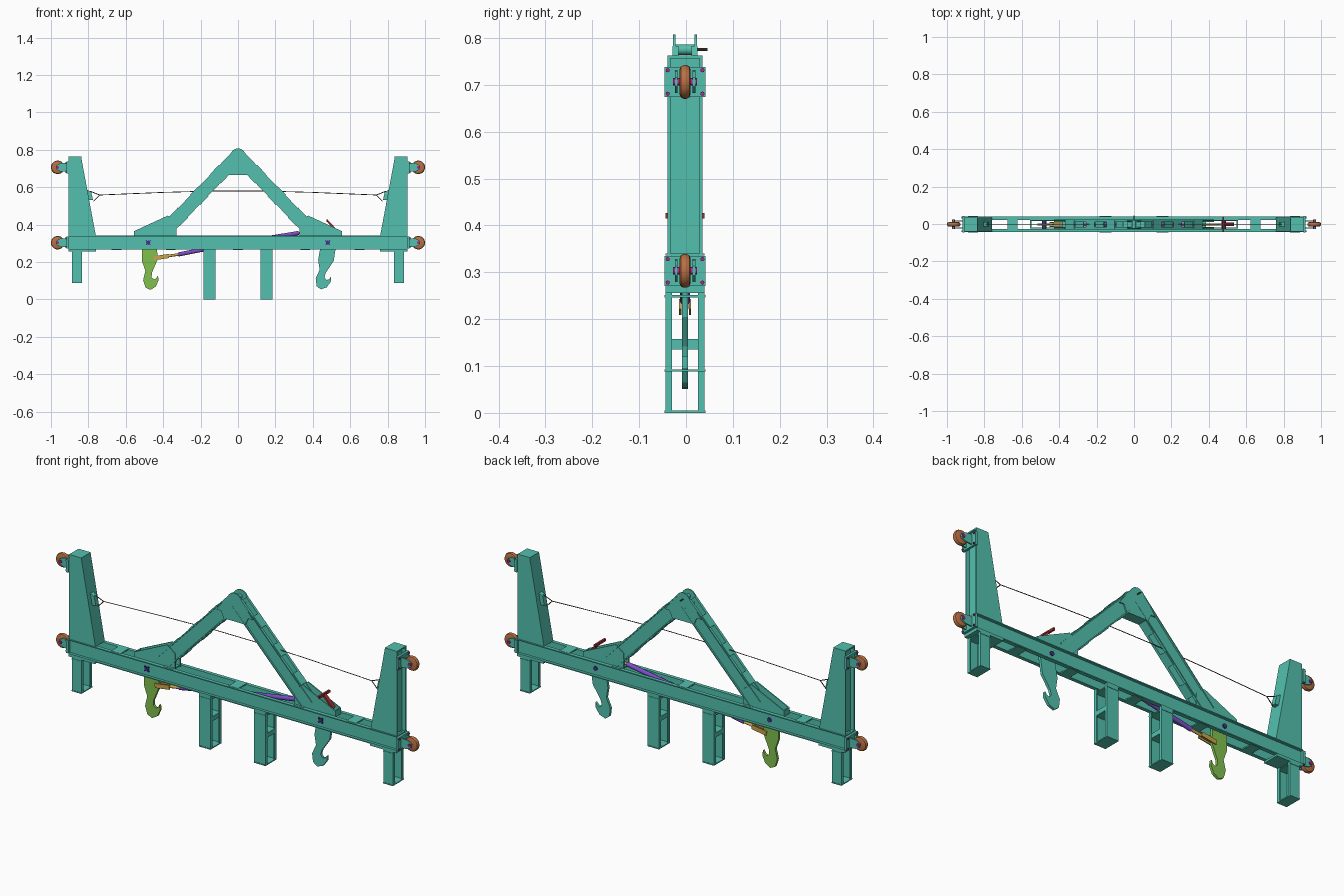
import bpy, bmesh, math
from mathutils import Vector

if "Cube" in bpy.data.objects:
    bpy.data.objects.remove(bpy.data.objects["Cube"])

YC = -0.002  # depth centre of the frame


def material(name, rgb):
    m = bpy.data.materials.new(name)
    m.use_nodes = True
    m.diffuse_color = (*rgb, 1)
    m.node_tree.nodes["Principled BSDF"].inputs["Base Color"].default_value = (*rgb, 1)
    return m


TEAL = material("teal paint", (0.085, 0.53, 0.42))
BROWN = material("brown wheel", (0.48, 0.16, 0.055))
GREEN = material("lime green", (0.22, 0.52, 0.075))
PURPLE = material("purple", (0.20, 0.075, 0.56))
YELLOW = material("ochre", (0.58, 0.38, 0.07))
RED = material("dark red", (0.36, 0.03, 0.035))
MAGENTA = material("magenta bolt", (0.45, 0.015, 0.28))
NAVY = material("indigo bolt", (0.06, 0.03, 0.25))
CABLE = material("cable olive", (0.10, 0.08, 0.035))


def finish(name, bm, mat, smooth=False):
    bmesh.ops.recalc_face_normals(bm, faces=bm.faces)
    me = bpy.data.meshes.new(name)
    bm.to_mesh(me)
    bm.free()
    ob = bpy.data.objects.new(name, me)
    bpy.context.collection.objects.link(ob)
    me.materials.append(mat)
    if smooth:
        bpy.ops.object.select_all(action="DESELECT")
        ob.select_set(True)
        bpy.context.view_layer.objects.active = ob
        bpy.ops.object.shade_smooth_by_angle(angle=math.radians(40))
    return ob


def add_prism(bm, pts, y0, y1):
    """Extrude an x-z outline from y0 to y1."""
    a = [bm.verts.new((x, y0 + YC, z)) for x, z in pts]
    b = [bm.verts.new((x, y1 + YC, z)) for x, z in pts]
    n = len(pts)
    bm.faces.new(a)
    bm.faces.new(b[::-1])
    for i in range(n):
        bm.faces.new((a[i], b[i], b[(i + 1) % n], a[(i + 1) % n]))


def prism(name, pts, y0, y1, mat=TEAL):
    bm = bmesh.new()
    add_prism(bm, pts, y0, y1)
    return finish(name, bm, mat)


def rect(x0, x1, z0, z1):
    return [(x0, z0), (x1, z0), (x1, z1), (x0, z1)]


def box(name, x0, x1, y0, y1, z0, z1, mat=TEAL):
    return prism(name, rect(x0, x1, z0, z1), y0, y1, mat)


def strip(p, q, lo, hi):
    """Quad along p-q between two sideways offsets."""
    p, q = Vector(p), Vector(q)
    d = (q - p).normalized()
    n = Vector((-d.y, d.x))
    return [tuple(v) for v in (p + n * lo, q + n * lo, q + n * hi, p + n * hi)]


def channel(name, p, q, height, web, lip, t=0.005):
    """Steel channel along p-q: web at depth web, flanges reaching to depth lip."""
    bm = bmesh.new()
    h = height / 2
    s = 1 if lip > web else -1
    add_prism(bm, strip(p, q, -h, h), web, web + s * t)
    add_prism(bm, strip(p, q, h - t, h), web, lip)
    add_prism(bm, strip(p, q, -h, t - h), web, lip)
    return finish(name, bm, TEAL)


def rod(name, a, b, r, mat, r2=None, seg=20):
    a, b = Vector(a), Vector(b)
    a.y += YC
    b.y += YC
    bm = bmesh.new()
    bmesh.ops.create_cone(bm, cap_ends=True, segments=seg, radius1=r,
                          radius2=r if r2 is None else r2, depth=(b - a).length)
    bm.transform((b - a).to_track_quat("Z", "Y").to_matrix().to_4x4())
    bmesh.ops.translate(bm, verts=bm.verts, vec=(a + b) / 2)
    return finish(name, bm, mat, True)


def wheel(name, x, z):
    """Tyre with rounded shoulders, lathed about a depth-wise axis."""
    prof = [(0.008, -0.012), (0.026, -0.012), (0.033, -0.009), (0.036, -0.003),
            (0.036, 0.003), (0.033, 0.009), (0.026, 0.012), (0.008, 0.012)]
    bm = bmesh.new()
    vs = [bm.verts.new((x + r, y + YC, z)) for r, y in prof]
    es = [bm.edges.new((vs[i], vs[(i + 1) % len(vs)])) for i in range(len(vs))]
    bmesh.ops.spin(bm, geom=vs + es, cent=(x, 0, z), axis=(0, 1, 0),
                   angle=math.tau, steps=32, use_merge=True)
    bmesh.ops.remove_doubles(bm, verts=bm.verts, dist=1e-5)
    finish(name, bm, BROWN, True)


# Long main beams and depth-wise plates that tie them together
for s, side in ((-1, "front"), (1, "back")):
    channel(f"main_beam_{side}", (-0.905, 0.303), (0.905, 0.303), 0.075, s * 0.024, s * 0.042)
for x in (-0.65, -0.36, 0, 0.36, 0.65):
    for z in (0.336, 0.264):
        box("tie_plate", x - 0.026, x + 0.026, -0.035, 0.035, z, z + 0.006)

for s, side in ((-1, "right"), (1, "left")):
    def mx(pts):
        return [(s * x, z) for x, z in pts]

    # Tapered end column: two cheeks, recessed outer web, sloped inner web, cap
    cheek = [(0.905, 0.34), (0.905, 0.758), (0.838, 0.758), (0.76, 0.34)]
    for y in (-0.037, 0.031):
        prism(f"column_cheek_{side}", mx(cheek), y, y + 0.006)
    prism(f"column_outer_web_{side}", mx(rect(0.88, 0.886, 0.34, 0.758)), -0.031, 0.031)
    prism(f"column_inner_web_{side}",
          mx([(0.838, 0.758), (0.844, 0.758), (0.766, 0.34), (0.76, 0.34)]), -0.031, 0.031)
    prism(f"column_cap_{side}", mx(rect(0.838, 0.905, 0.756, 0.763)), -0.037, 0.037)
    prism(f"beam_end_{side}", mx(rect(0.895, 0.905, 0.266, 0.34)), -0.026, 0.026)
    prism(f"column_foot_{side}", mx(rect(0.76, 0.905, 0.256, 0.266)), -0.042, 0.042)

    # Legs below the beam: two facing channels with head and base plates
    for kind, x, w, z0, z1 in (("outer", 0.86, 0.054, 0.088, 0.256),
                               ("inner", 0.152, 0.064, 0.0, 0.266)):
        x *= s
        for d in (-1, 1):
            channel(f"{kind}_leg_{side}", (x, z0), (x, z1), w, d * 0.042, d * 0.028)
        for z in (z0, 0.246):
            box(f"{kind}_leg_plate_{side}", x - w / 2, x + w / 2, -0.044, 0.044, z, z + 0.005)
    xi = 0.152 * s
    box(f"leg_brace_{side}", xi - 0.03, xi + 0.03, -0.037, 0.037, 0.135, 0.158)

    # Sloping lift-frame members and their tie plates
    p, q = (s * 0.402, 0.352), (s * 0.012, 0.758)
    for d in (-1, 1):
        channel(f"lift_arm_{side}", p, q, 0.07, d * 0.014, d * 0.027)
    for t in (0.22, 0.5, 0.78):
        c = Vector(p).lerp(Vector(q), t)
        e = (Vector(q) - Vector(p)).normalized() * 0.032
        for lo in (-0.038, 0.032):
            prism(f"lift_arm_tie_{side}", strip(c - e, c + e, lo, lo + 0.006), -0.022, 0.022)

    # Gusset cheeks around the hook pivot
    gusset = [(0.555, 0.335), (0.555, 0.365), (0.375, 0.448), (0.33, 0.415), (0.33, 0.335)]
    for y in (-0.023, 0.017):
        prism(f"hook_gusset_{side}", mx(gusset), y, y + 0.006)
    prism(f"gusset_end_{side}", mx(rect(0.549, 0.555, 0.335, 0.365)), -0.02, 0.02)

    # Pivot pin with crossed keeper
    rod(f"hook_pivot_{side}", (s * 0.48, -0.034, 0.303), (s * 0.48, 0.034, 0.303), 0.011, NAVY)
    for a in (-1, 1):
        prism(f"pivot_keeper_{side}", strip((s * 0.48 - 0.012, 0.303 - a * 0.012),
              (s * 0.48 + 0.012, 0.303 + a * 0.012), -0.003, 0.003), -0.036, -0.03, NAVY)

    # Guide wheels with bolted brackets
    for level, z in (("lower", 0.303), ("upper", 0.706)):
        prism(f"{level}_wheel_plate_{side}", mx(rect(0.905, 0.917, z - 0.032, z + 0.032)), -0.044, 0.044)
        fork = [(0.917, z - 0.024), (0.95, z - 0.022), (0.972, z - 0.01), (0.972, z + 0.01),
                (0.95, z + 0.022), (0.917, z + 0.024)]
        for y in (-0.022, 0.016):
            prism(f"{level}_wheel_fork_{side}", mx(fork), y, y + 0.006)
        wheel(f"{level}_wheel_{side}", s * 0.964, z)
        rod(f"{level}_axle_{side}", (s * 0.964, -0.026, z), (s * 0.964, 0.026, z), 0.008, MAGENTA)
        for y in (-0.037, 0.037):
            for dz in (-0.025, 0.025):
                rod("bracket_bolt", (s * 0.917, y, z + dz), (s * 0.922, y, z + dz), 0.0045, MAGENTA, seg=8)

    # Cable bridle and anchors
    for x, z in ((0.79, 0.578), (0.772, 0.525)):
        rod(f"cable_bridle_{side}", (s * 0.74, 0, 0.558), (s * x, 0, z), 0.0022, CABLE, seg=6)
    prism(f"cable_anchor_{side}", mx([(0.806, 0.585), (0.785, 0.575), (0.775, 0.53), (0.797, 0.53)]),
          -0.012, 0.012)

# Cable in a slight arch
path = [(-0.74, 0.558), (-0.4, 0.572), (-0.12, 0.58), (0.12, 0.58), (0.4, 0.572), (0.74, 0.558)]
for (x0, z0), (x1, z1) in zip(path, path[1:]):
    rod("cable", (x0, 0, z0), (x1, 0, z1), 0.002, CABLE, seg=6)

# Apex lugs, rounded at the top, with a lifting pin
arc = [(0.04 * math.cos(math.radians(a)), 0.767 + 0.04 * math.sin(math.radians(a)))
       for a in range(45, 136, 10)]
lug = [(0.06, 0.666), (0.075, 0.70), (0.10, 0.70)] + arc + [(-0.10, 0.70), (-0.075, 0.70), (-0.06, 0.666)]
for y in (-0.026, 0.02):
    prism("apex_lug", lug, y, y + 0.006)
box("apex_floor", -0.06, 0.06, -0.02, 0.02, 0.666, 0.672)
box("apex_saddle", -0.035, 0.035, -0.026, 0.026, 0.745, 0.755)
rod("lifting_pin", (0, -0.02, 0.775), (0, 0.02, 0.775), 0.011, TEAL)
rod("pin_handle", (0, 0.02, 0.775), (0, 0.048, 0.775), 0.003, CABLE, seg=8)

# Swinging hooks, outline relative to the pivot
hook = [(-0.035, 0.02), (-0.012, 0.04), (0.02, 0.04), (0.045, 0.02), (0.05, -0.09),
        (0.035, -0.125), (0.02, -0.16), (0.018, -0.185), (0.032, -0.197), (0.044, -0.19),
        (0.052, -0.175), (0.056, -0.20), (0.04, -0.235), (0.012, -0.252), (-0.014, -0.24),
        (-0.027, -0.20), (-0.015, -0.15), (-0.033, -0.10)]
for name, px, ang, mat in (("hook_right", -0.48, 0, GREEN), ("hook_left", 0.48, -11, TEAL)):
    c, n = math.cos(math.radians(ang)), math.sin(math.radians(ang))
    prism(name, [(px + x * c - z * n, 0.303 + x * n + z * c) for x, z in hook], -0.007, 0.006, mat)

# Actuating cylinders and rods working the hooks
rod("actuator_right", (-0.32, 0, 0.24), (-0.04, 0, 0.295), 0.011, PURPLE)
rod("actuator_left", (0.03, 0, 0.307), (0.325, 0, 0.355), 0.011, PURPLE)
rod("actuator_link", (-0.04, 0, 0.295), (0.03, 0, 0.307), 0.006, YELLOW)
rod("piston_rod_right", (-0.43, 0, 0.223), (-0.32, 0, 0.24), 0.007, YELLOW)
rod("piston_rod_left", (0.325, 0, 0.355), (0.45, 0, 0.37), 0.006, YELLOW)
for y in (-0.013, 0.008):
    prism("rod_clevis", strip((-0.45, 0.22), (-0.37, 0.232), -0.011, 0.011), y, y + 0.005, YELLOW)

# Release lever
box("release_bar", 0.472, 0.482, -0.042, 0.042, 0.415, 0.427, RED)
prism("release_lever", strip((0.477, 0.42), (0.53, 0.365), -0.005, 0.005), -0.01, 0.01, RED)
